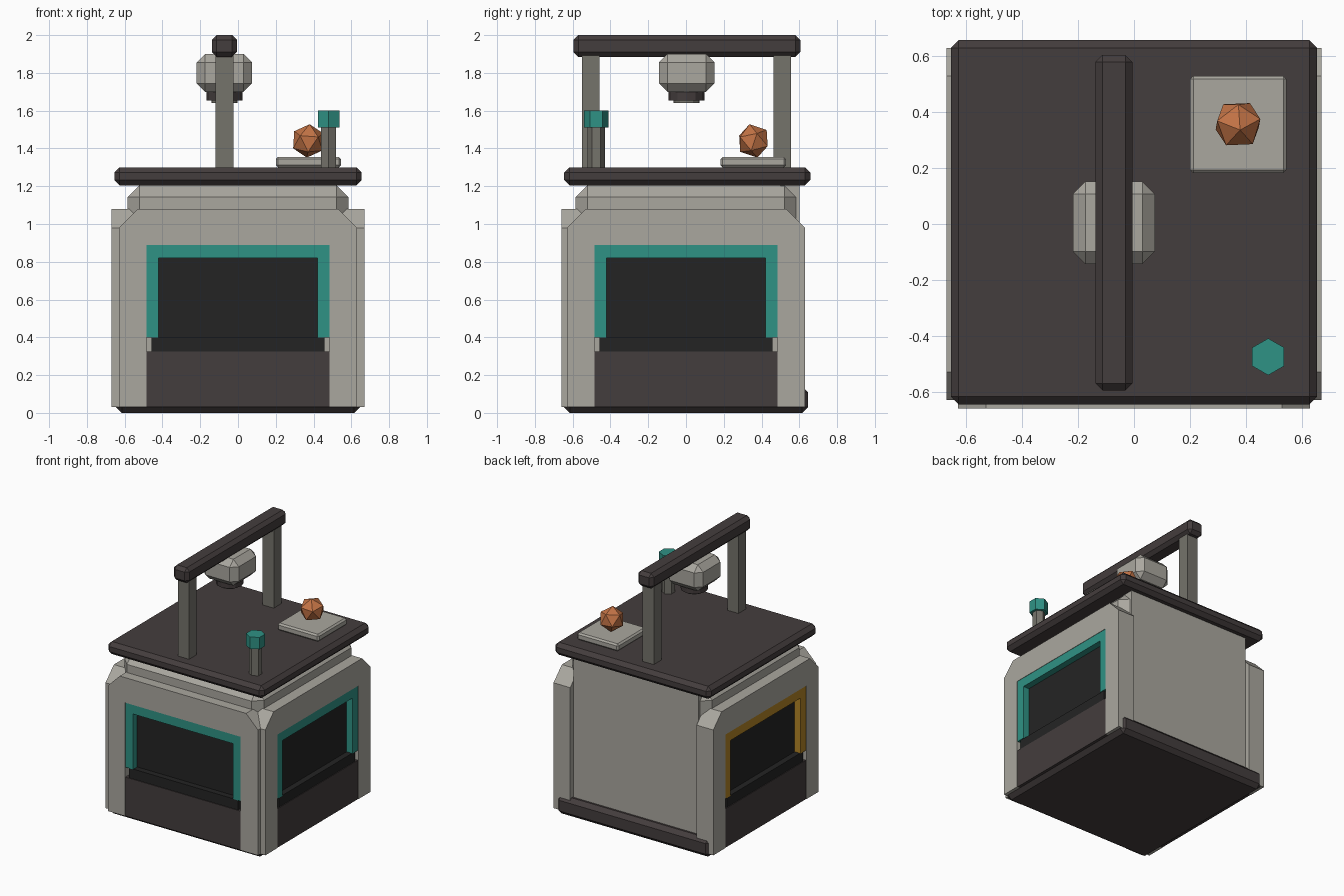
import bpy
import bmesh
import math
from mathutils import Matrix, Vector

default = bpy.data.objects.get("Cube")
if default:
    bpy.data.objects.remove(default, do_unlink=True)


def material(name, *srgb):
    """Flat colour given as 0-255 display values, stored as linear."""
    lin = [((c / 255 + 0.055) / 1.055) ** 2.4 for c in srgb] + [1.0]
    mat = bpy.data.materials.new(name)
    mat.use_nodes = True
    mat.diffuse_color = lin
    mat.node_tree.nodes["Principled BSDF"].inputs["Base Color"].default_value = lin
    return mat


GREY = material("warm_light_grey", 170, 167, 159)
CHARCOAL = material("charcoal", 68, 61, 61)
STEEL = material("steel_grey", 117, 115, 107)
BLACK = material("dark_glass", 36, 36, 36)
TEAL = material("teal", 47, 146, 133)
GOLD = material("gold", 178, 132, 38)
COPPER = material("copper_orange", 196, 116, 70)


def finish(name, bm, mat):
    bmesh.ops.recalc_face_normals(bm, faces=bm.faces)
    mesh = bpy.data.meshes.new(name)
    bm.to_mesh(mesh)
    bm.free()
    mesh.materials.append(mat)
    obj = bpy.data.objects.new(name, mesh)
    bpy.context.collection.objects.link(obj)
    return obj


def box(name, mat, xs, ys, zs, bevel=0.0, turn=0):
    """Axis-aligned box from ranges, with optional chamfer and turn about z."""
    bm = bmesh.new()
    bmesh.ops.create_cube(bm, size=1)
    for v in bm.verts:
        v.co = Vector([(r[0] + r[1]) / 2 + c * (r[1] - r[0])
                       for c, r in zip(v.co, (xs, ys, zs))])
    if bevel:
        bmesh.ops.bevel(bm, geom=bm.edges[:], offset=bevel, segments=1,
                        affect='EDGES', profile=0.5)
    bm.transform(Matrix.Rotation(math.radians(turn), 4, 'Z'))
    return finish(name, bm, mat)


def plate(name, mat, half_profile, y0, y1, turn=0):
    """Extrude a mirrored (x, z) outline between two depths."""
    outline = half_profile + [(-x, z) for x, z in reversed(half_profile)]
    bm = bmesh.new()
    face = bm.faces.new([bm.verts.new((x, y0, z)) for x, z in outline])
    ext = bmesh.ops.extrude_face_region(bm, geom=[face])
    moved = [g for g in ext["geom"] if isinstance(g, bmesh.types.BMVert)]
    bmesh.ops.translate(bm, verts=moved, vec=(0, y1 - y0, 0))
    bm.transform(Matrix.Rotation(math.radians(turn), 4, 'Z'))
    return finish(name, bm, mat)


def prism(name, mat, sides, radius, x, y, z0, z1):
    """Upright regular prism with a corner pointing along y."""
    bm = bmesh.new()
    bmesh.ops.create_cone(bm, cap_ends=True, segments=sides, radius1=radius,
                          radius2=radius, depth=z1 - z0)
    bm.transform(Matrix.Translation((x, y, (z0 + z1) / 2)))
    return finish(name, bm, mat)


# Cabinet core, base and worktop
box("cabinet_core", GREY, (-.585, .585), (-.585, .585), (.05, 1.205), .063)
box("base", CHARCOAL, (-.645, .645), (-.645, .645), (0, .14), .03)
box("worktop", CHARCOAL, (-.655, .655), (-.645, .658), (1.205, 1.3), .028)
box("back_panel", GREY, (-.525, .525), (.5, .6), (.1, 1.206))

# Three windowed sides: arch-shaped shell, coloured trim, glass, sill, kick panel
ARCH = [(.485, .89), (.485, .03), (.63, .03), (.63, .98), (.53, 1.08)]
TRIM = [(.42, .82), (.42, .4), (.485, .4), (.485, .89)]


def shell(name, turn, out, trim):
    bm = bmesh.new()
    # Two legs plus lintel keep every face simple
    inner, outer = ARCH[:2], ARCH[2:]
    outline = [inner[0], inner[1]] + outer
    outline = outline + [(-x, z) for x, z in reversed(outline)]
    bm.free()
    plate(name + "_shell", GREY, ARCH, -out, -.53, turn)
    plate(name + "_window_trim", trim, TRIM, -out + .003, -.57, turn)
    box(name + "_glass", BLACK, (-.43, .43), (-out + .053, -.57), (.38, .84), 0, turn)
    box(name + "_sill", BLACK, (-.457, .457), (-out + .008, -.57), (.3, .4), 0, turn)
    box(name + "_kick_panel", CHARCOAL, (-.485, .485), (-out + .003, -.57),
        (.03, .325), 0, turn)


shell("front", 0, .66, TEAL)
shell("left", 90, .67, TEAL)
shell("right", -90, .67, GOLD)

# Overhead gantry
GX = -.072
for name, y in (("front", -.505), ("back", .51)):
    box(name + "_gantry_post", STEEL, (GX - .047, GX + .047),
        (y - .046, y + .046), (1.29, 1.9))
box("gantry_beam", CHARCOAL, (GX - .066, GX + .066), (-.595, .605), (1.885, 2), .025)

# Scanner head hanging from the beam
box("scanner_head", GREY, (GX - .147, GX + .147), (-.143, .152), (1.7, 1.9), .045)
prism("scanner_collar", CHARCOAL, 12, .095, GX, .003, 1.655, 1.71)
prism("scanner_lens", STEEL, 12, .069, GX, .003, 1.64, 1.66)

# Sample tray with a faceted nugget
box("sample_tray", GREY, (.2, .546), (.182, .53), (1.3, 1.355), .012)
bm = bmesh.new()
bmesh.ops.create_icosphere(bm, subdivisions=1, radius=.091)
bm.transform(Matrix.Translation((.372, .357, 1.44))
             @ Matrix.Rotation(math.radians(20), 4, 'Z')
             @ Matrix.Rotation(math.radians(14), 4, 'X'))
finish("nugget", bm, COPPER)

# Control knob on a hexagonal stem
prism("knob_stem", STEEL, 6, .046, .48, -.475, 1.29, 1.515)
prism("knob_cap", TEAL, 6, .066, .48, -.475, 1.51, 1.6)
